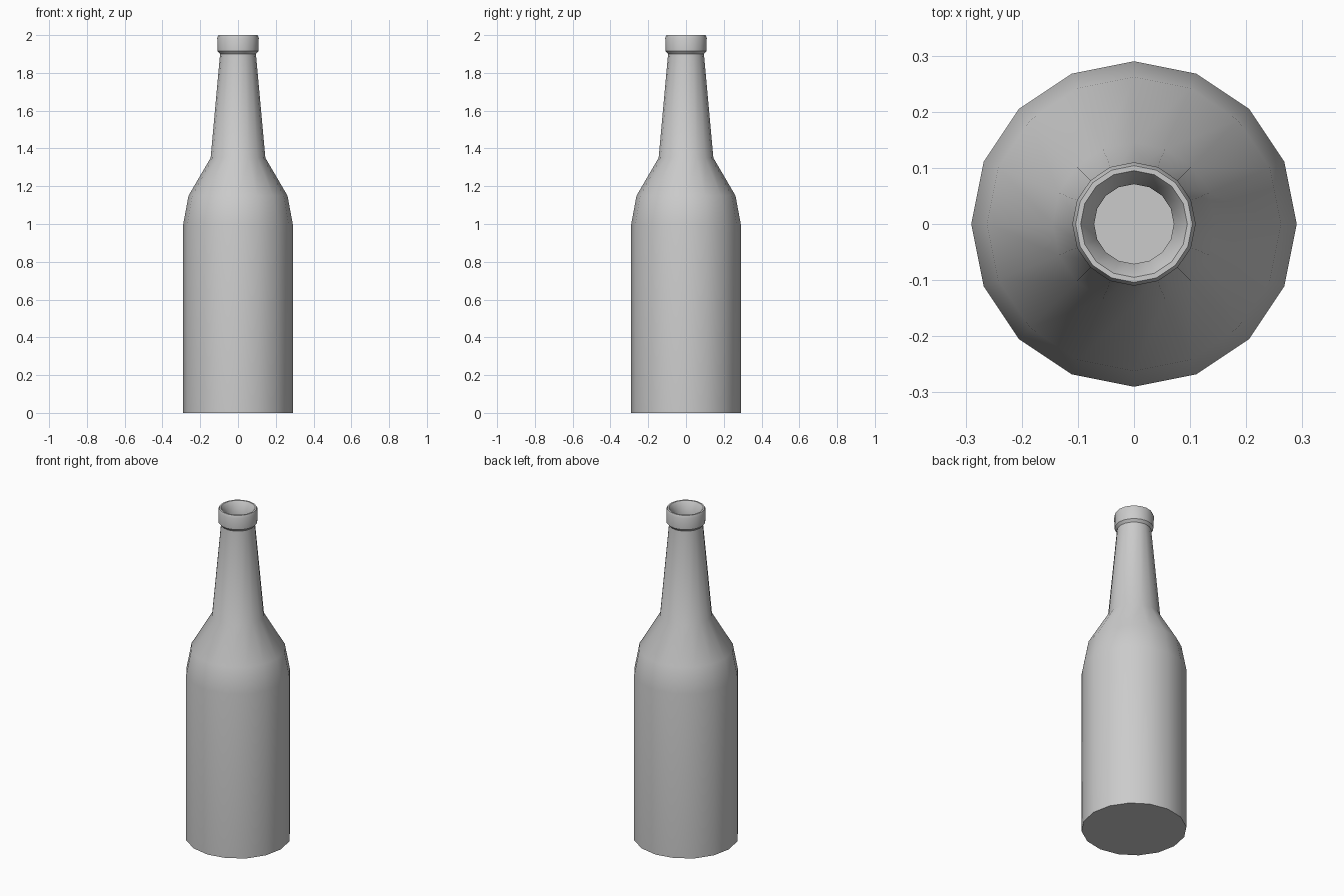
import bpy, bmesh, math

if "Cube" in bpy.data.objects:
    bpy.data.objects.remove(bpy.data.objects["Cube"])

SIDES = 16

# Half profile (radius, height): base centre, outer wall, lip, inner wall, inner floor
profile = [
    (0, 0), (0.29, 0), (0.29, 1.0), (0.262, 1.15), (0.145, 1.35),   # base, body, shoulder
    (0.095, 1.90), (0.108, 1.915), (0.11, 1.985), (0.104, 2.0),     # neck and lip
    (0.095, 2.0), (0.071, 1.96), (0.071, 1.90),                     # mouth
    (0.12, 1.35), (0.237, 1.14), (0.265, 0.99), (0.265, 0.025), (0, 0.025),  # inside
]

# Lathe the profile around z
bm = bmesh.new()
verts = [bm.verts.new((r, 0, z)) for r, z in profile]
edges = [bm.edges.new(pair) for pair in zip(verts, verts[1:])]
bmesh.ops.spin(bm, geom=verts + edges, cent=(0, 0, 0), axis=(0, 0, 1),
               angle=math.tau, steps=SIDES, use_merge=False)
bmesh.ops.remove_doubles(bm, verts=bm.verts[:], dist=1e-4)
# Turn the base and floor fans into single flat faces
bmesh.ops.dissolve_verts(bm, verts=[v for v in bm.verts if v.co.xy.length < 1e-4])
bmesh.ops.recalc_face_normals(bm, faces=bm.faces[:])

mesh = bpy.data.meshes.new("bottle")
bm.to_mesh(mesh)
bm.free()
bottle = bpy.data.objects.new("bottle", mesh)
bpy.context.collection.objects.link(bottle)

# Smooth walls, sharp base and lip edges
bpy.context.view_layer.objects.active = bottle
bottle.select_set(True)
bpy.ops.object.shade_smooth_by_angle(angle=math.radians(32))
